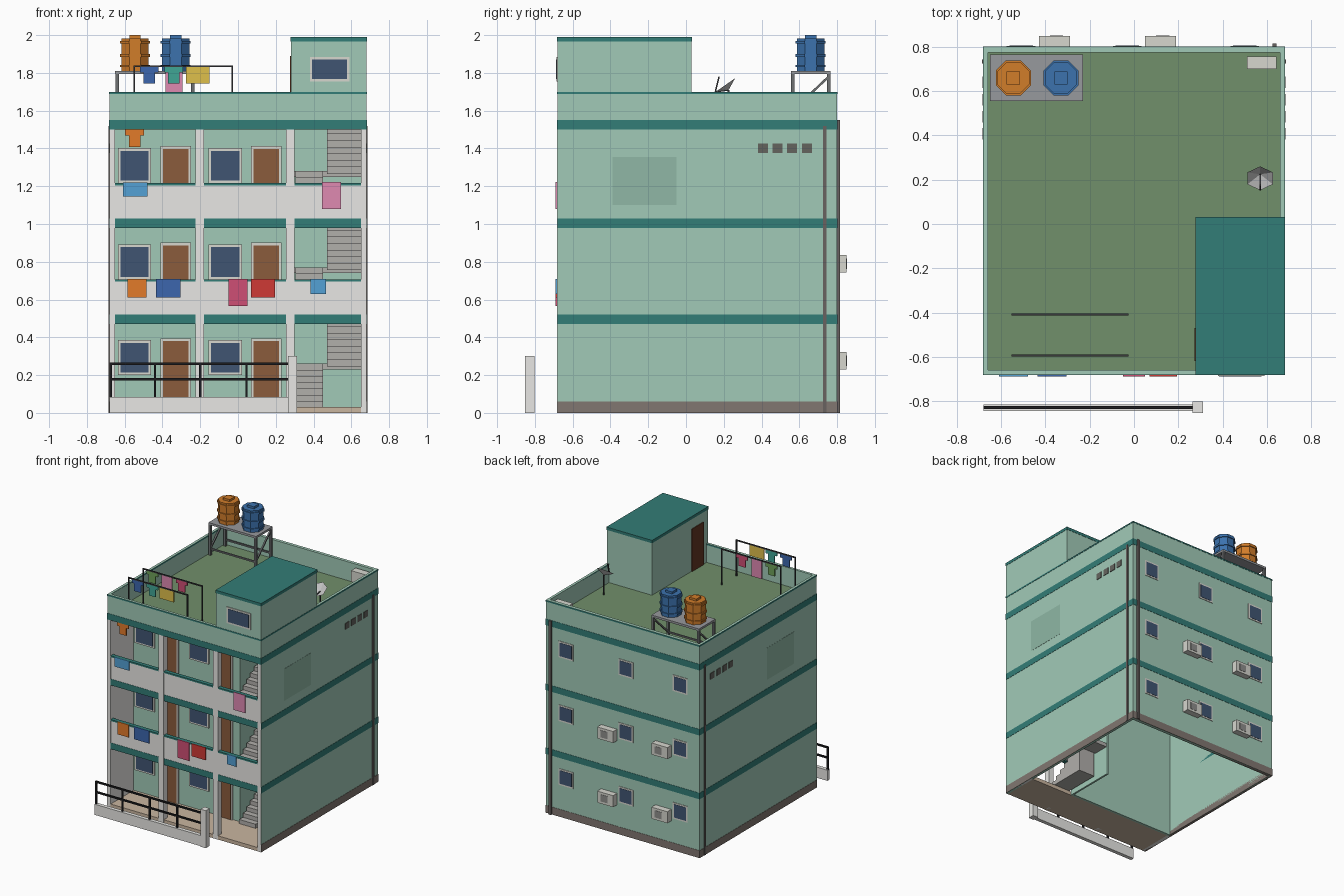
import bpy, bmesh, math
from mathutils import Vector, Matrix

if "Cube" in bpy.data.objects:
    bpy.data.objects.remove(bpy.data.objects["Cube"])

MATS = {}


def paint(ob, rgb):
    if rgb is None:
        return
    if rgb not in MATS:
        m = bpy.data.materials.new("paint_%d" % len(MATS))
        m.diffuse_color = [(c / 255) ** 2.2 for c in rgb] + [1]
        m.use_nodes = True
        m.node_tree.nodes["Principled BSDF"].inputs["Base Color"].default_value = m.diffuse_color
        MATS[rgb] = m
    ob.data.materials.append(MATS[rgb])


def finish(name, bm, rgb):
    me = bpy.data.meshes.new(name)
    bm.to_mesh(me)
    bm.free()
    ob = bpy.data.objects.new(name, me)
    bpy.context.collection.objects.link(ob)
    paint(ob, rgb)
    return ob


def boxes(name, items, rgb=None):
    # each item: x0, x1, y0, y1, z0, z1
    bm = bmesh.new()
    for x0, x1, y0, y1, z0, z1 in items:
        m = Matrix.Translation(((x0 + x1) / 2, (y0 + y1) / 2, (z0 + z1) / 2))
        bmesh.ops.create_cube(bm, size=1, matrix=m @ Matrix.Diagonal((x1 - x0, y1 - y0, z1 - z0, 1)))
    return finish(name, bm, rgb)


def struts(name, pairs, r, rgb=None):
    bm = bmesh.new()
    for a, b in pairs:
        a, b = Vector(a), Vector(b)
        q = (b - a).to_track_quat('Z', 'Y').to_matrix().to_4x4()
        m = Matrix.Translation((a + b) / 2) @ q @ Matrix.Diagonal((r, r, (b - a).length, 1))
        bmesh.ops.create_cube(bm, size=1, matrix=m)
    return finish(name, bm, rgb)


def mirror_x(items):
    return items + [(-b, -a, c, d, e, f) for a, b, c, d, e, f in items]


def ring(z0, z1, front, e=0.002):
    # band around the outside of the building
    r = mirror_x([(.66, .68 + e, -.68, .80 + e, z0, z1)]) + [(-.68, .68, .78, .80 + e, z0, z1)]
    return r + ([(-.68 - e, .68 + e, -.68 - e, -.66, z0, z1)] if front else [])


GREEN, TEAL, PALE = (160, 201, 182), (54, 124, 118), (232, 231, 228)
BROWN, GLASS, DARK = (138, 92, 62), (66, 86, 114), (60, 60, 62)
TAN, PLINTH, STONE = (200, 180, 158), (128, 118, 112), (176, 174, 170)
BLUE, ORANGE, SKY = (62, 102, 172), (226, 122, 46), (84, 160, 212)
PINK, RED, CRIMSON, YELLOW, SEA = (222, 136, 176), (206, 60, 56), (206, 80, 116), (222, 190, 76), (66, 164, 148)
BAYS = [(-.65, -.225), (-.18, .255), (.30, .65)]
PITCH = .51

# Hollow shell, recessed facade and stair partition
boxes("walls", mirror_x([(.66, .68, -.68, .80, 0, 1.70)]) + [
    (-.66, .66, .775, .80, 0, 1.70), (-.66, .66, -.68, -.66, 1.53, 1.70),
    (-.66, .29, -.39, -.37, 0, 1.53), (.275, .29, -.37, .03, 0, 1.53)], GREEN)
boxes("roof_floor", [(-.66, .66, -.66, .775, 1.53, 1.55)], (112, 142, 106))
boxes("ground_floor", [(-.66, .66, -.68, -.39, 0, .03)], TAN)
boxes("plinth", ring(0, .06, False), PLINTH)
boxes("upper_bands", ring(1.50, 1.55, True) + ring(1.688, 1.699, True)
      + ring(.47, .52, False) + ring(.98, 1.03, False), TEAL)

# Balconies
boxes("columns", [(-.225, -.18, -.682, -.635, 0, 1.5), (.255, .30, -.682, -.635, 0, 1.5)]
      + mirror_x([(.65, .6795, -.682, -.39, 0, 1.5)]), PALE)
floors = [.52, 1.03]
boxes("balcony_slabs", [(-.65, .65, -.66, -.39, z - .04, z - .001) for z in floors], PALE)
boxes("balcony_bands", [(a, b, -.68, -.65, z - .05, z) for z in floors for a, b in BAYS], TEAL)
boxes("balcony_railings", [(a, b, -.678, -.655, z, z + .175) for z in floors for a, b in BAYS], PALE)
boxes("railing_caps", [(a, b, -.682, -.65, z + .175, z + .187) for z in floors for a, b in BAYS], TEAL)

# Facade doors and windows
frames, panes, doors = [], [], []
for k in range(3):
    z = k * PITCH - .003 * (k > 0)
    for x in (-.635, -.155):
        frames.append((x, x + .175, -.40, -.385, z + .20, z + .385))
        panes.append((x + .013, x + .162, -.403, -.39, z + .213, z + .37))
    for x in (-.41, .07):
        frames.append((x, x + .16, -.40, -.385, z + .03, z + .395))
        doors.append((x + .012, x + .148, -.403, -.39, z + .03, z + .38))
# Rear windows and penthouse openings
for k in range(3):
    z = .32 + k * PITCH
    for x in (.50, -.03, -.51):
        frames.append((x - .065, x + .065, .79, .804, z - .065, z + .065))
        panes.append((x - .053, x + .053, .79, .806, z - .053, z + .053))
frames.append((.38, .59, -.686, -.67, 1.755, 1.885))
panes.append((.393, .577, -.689, -.67, 1.768, 1.872))
boxes("opening_frames", frames, (214, 214, 206))
boxes("window_panes", panes, GLASS)
boxes("doors", doors, BROWN)

# Stairs: solid lower flights going back, sloped upper flights returning
steps, landings = [], []
for k in range(3):
    z = .03 + k * PITCH
    for i in range(7):
        y, h = -.42 + i * .046, z + (i + 1) * .033
        steps.append((.305, .45, y, -.10 if k == 0 else y + .06, z if k == 0 else h - .07, h))
        y2, h2 = -.10 - i * .046, z + .231 + (i + 1) * .035
        steps.append((.47, .65, y2 - .046, y2, h2 - .05, h2))
    landings.append((.295, .655, -.10, .03, z + .20, z + .231))
boxes("stair_steps", steps, STONE)
boxes("stair_landings", landings, STONE)

# Penthouse over the stairs
boxes("penthouse", [(.28, .68, -.68, .03, 1.55, 1.967)], GREEN)
boxes("penthouse_cap", [(.278, .682, -.682, .032, 1.967, 1.99)], TEAL)
boxes("penthouse_door", [(.274, .29, -.62, -.47, 1.55, 1.89)], (100, 58, 40))

# Side wall details
boxes("wall_patches", mirror_x([(.67, .6815, -.39, -.05, 1.10, 1.355)]), (142, 182, 164))
boxes("vents", mirror_x([(.67, .684, y - .026, y + .026, 1.375, 1.425)
                         for y in (.407, .485, .562, .64)]), (100, 100, 94))
boxes("drain_pipes", mirror_x([(.67, .686, .725, .744, 0, 1.52)]) + [(.625, .645, .79, .815, 0, 1.55)], (104, 98, 96))

# Air conditioners on the rear wall and roof
acs = [(x, x + .14, .80, .85, z, z + .092) for x in (-.43, .05) for z in (.23, .743)]
boxes("air_conditioners", acs + [(.51, .645, .70, .757, 1.59, 1.68)], (214, 214, 206))
boxes("air_conditioner_fans", [(a + .05, a + .11, d, d + .002, e + .018, f - .018)
                               for a, b, c, d, e, f in acs], (140, 140, 138))

# Front fence
boxes("fence_base", [(-.68, .27, -.845, -.815, 0, .085)], PALE)
boxes("fence_pillar", [(.265, .312, -.853, -.803, 0, .30)], PALE)
boxes("fence_rails", [(-.68, .265, -.837, -.823, z - .006, z + .006) for z in (.178, .26)]
      + [(x - .006, x + .006, -.836, -.824, .08, .26) for x in (-.674, -.44, -.2, .045)], (34, 34, 36))

# Water tanks on a stand
X0, X1, Y0, Y1 = -.64, -.24, .565, .755
boxes("tank_platform", [(-.65, -.23, .555, .765, 1.793, 1.81)], (150, 152, 156))
legs = [((x, y, 1.55), (x, y, 1.8)) for x in (X0, X1) for y in (Y0, Y1)]
struts("tank_stand_legs", legs, .018, (110, 112, 114))
struts("tank_stand_braces", [((X0, Y0, 1.6), (X1, Y0, 1.6)), ((X0, Y1, 1.6), (X1, Y1, 1.6)),
                             ((X0, Y0, 1.6), (X0, Y1, 1.78)), ((X1, Y0, 1.6), (X1, Y1, 1.78))], .012, (110, 112, 114))


def tank(name, x, rgb):
    bm = bmesh.new()
    for r, z0, z1 in ((.078, 1.81, 1.983), (.086, 1.885, 1.9), (.086, 1.955, 1.97), (.086, 1.83, 1.842)):
        m = Matrix.Translation((x, .66, (z0 + z1) / 2)) @ Matrix.Rotation(math.pi / 8, 4, 'Z')
        bmesh.ops.create_cone(bm, cap_ends=True, segments=8, radius1=r, radius2=r, depth=z1 - z0, matrix=m)
    m = Matrix.Translation((x, .66, 1.99)) @ Matrix.Diagonal((.06, .06, .02, 1))
    bmesh.ops.create_cube(bm, size=1, matrix=m)
    finish(name, bm, rgb)


tank("orange_tank", -.545, (208, 124, 46))
tank("blue_tank", -.33, (62, 114, 172))

# Satellite dish: six-sided open cone tilted up to the front
bm = bmesh.new()
tilt = Matrix.Translation((.57, .215, 1.722)) @ Matrix.Rotation(math.radians(35), 4, 'X')
bmesh.ops.create_cone(bm, cap_ends=False, segments=6, radius1=.004, radius2=.066, depth=.03, matrix=tilt)
finish("dish", bm, (214, 214, 210))
struts("dish_mount", [((.57, .225, 1.55), (.57, .225, 1.71)), ((.57, .155, 1.70), (.57, .175, 1.78)),
                      ((.57, .155, 1.70), (.57, .225, 1.71))], .008, DARK)

# Rooftop clothes lines
lines = []
for y in (-.41, -.595):
    lines += [((x, y, 1.55), (x, y, 1.84)) for x in (-.55, -.03)] + [((-.55, y, 1.835), (-.03, y, 1.835))]
struts("clothes_lines", lines, .009, DARK)


def shirt(name, x, y, top, rgb, h=.092):
    boxes(name, [(x - .05, x + .05, y - .004, y + .004, top - .032, top),
                 (x - .03, x + .03, y - .004, y + .004, top - h, top - .032)], rgb)


shirt("blue_shirt", -.47, -.595, 1.835, BLUE)
shirt("sea_green_shirt", -.34, -.595, 1.835, SEA)
boxes("yellow_towel", [(-.275, -.15, -.599, -.591, 1.745, 1.835)], YELLOW)
shirt("green_shirt", -.47, -.41, 1.835, (110, 160, 90))
boxes("pink_towel", [(-.385, -.295, -.414, -.406, 1.69, 1.835)], PINK)
shirt("crimson_shirt", -.21, -.41, 1.835, CRIMSON)
shirt("hanging_orange_shirt", -.547, -.67, 1.50, ORANGE)

# Laundry over the balcony railings
for name, x0, x1, z0, z1, rgb in (
        ("sky_towel", -.61, -.48, 1.145, 1.22, SKY), ("pink_sheet", .445, .545, 1.08, 1.222, PINK),
        ("orange_towel", -.585, -.485, .61, .71, ORANGE), ("blue_towel", -.435, -.305, .61, .71, BLUE),
        ("crimson_sheet", -.05, .05, .565, .71, CRIMSON), ("red_towel", .07, .195, .61, .71, RED),
        ("small_sky_towel", .385, .467, .63, .71, SKY)):
    boxes(name, [(x0, x1, -.69, -.683, z0, z1)], rgb)
